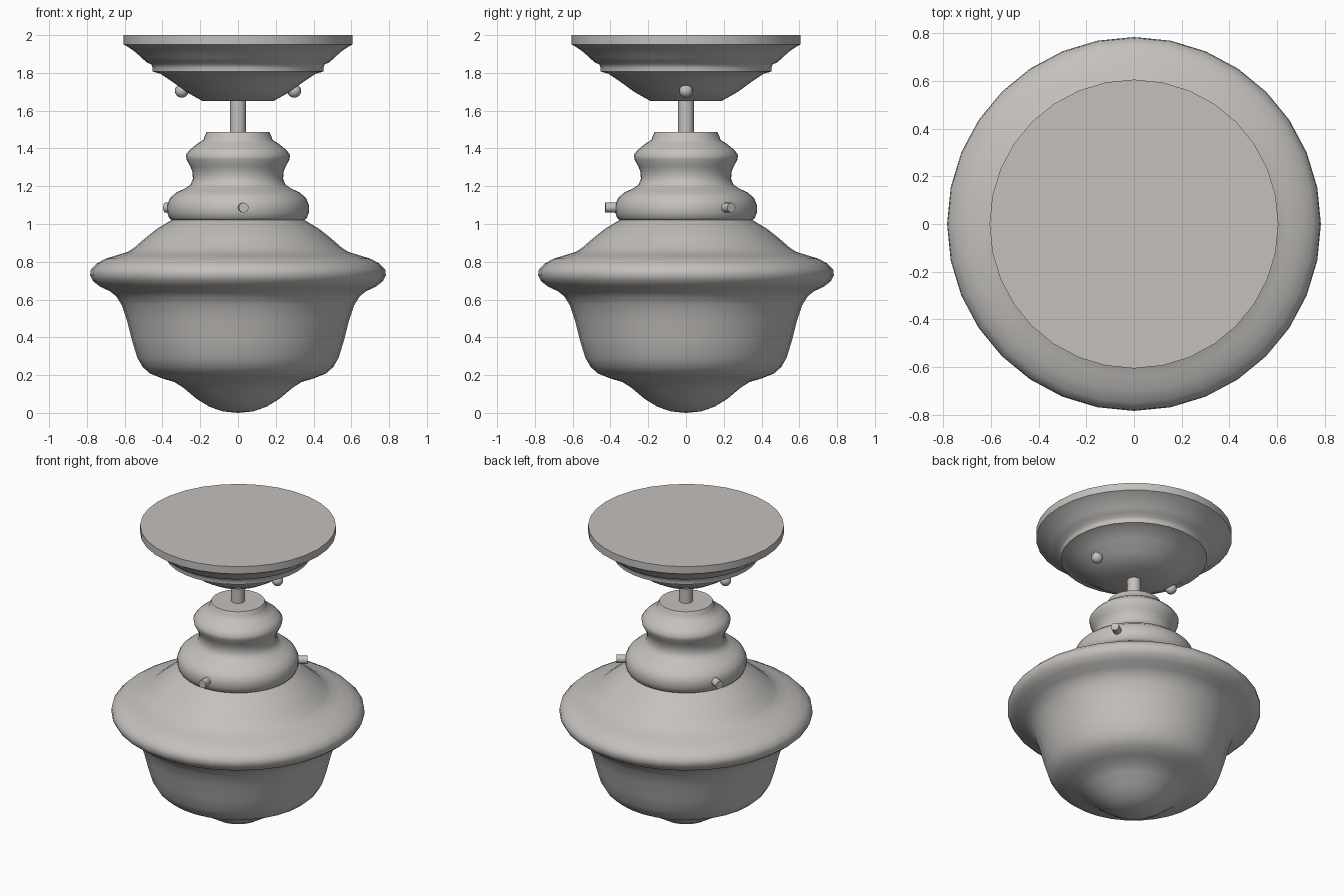
import bpy, bmesh, math
from mathutils import Matrix, Vector

if "Cube" in bpy.data.objects:
    bpy.data.objects.remove(bpy.data.objects["Cube"])

mat = bpy.data.materials.new("warm_grey")
mat.diffuse_color = (0.55, 0.53, 0.51, 1)
mat.use_nodes = True
mat.node_tree.nodes["Principled BSDF"].inputs["Base Color"].default_value = mat.diffuse_color


def finish(name, bm, angle=35):
    bmesh.ops.recalc_face_normals(bm, faces=bm.faces)
    me = bpy.data.meshes.new(name)
    bm.to_mesh(me)
    bm.free()
    me.materials.append(mat)
    ob = bpy.data.objects.new(name, me)
    bpy.context.collection.objects.link(ob)
    bpy.ops.object.select_all(action='DESELECT')
    ob.select_set(True)
    bpy.context.view_layer.objects.active = ob
    bpy.ops.object.shade_smooth_by_angle(angle=math.radians(angle))
    return ob


def lathe(name, profile, n=32, angle=35):
    """Spin (radius, z) points round the z axis; radius 0 makes a pole."""
    bm = bmesh.new()
    rings = []
    for r, z in profile:
        if r == 0:
            rings.append([bm.verts.new((0, 0, z))] * n)
        else:
            rings.append([bm.verts.new((r * math.cos(math.tau * i / n),
                                        r * math.sin(math.tau * i / n), z)) for i in range(n)])
    for a, b in zip(rings, rings[1:]):
        for i in range(n):
            j = (i + 1) % n
            bm.faces.new(list(dict.fromkeys((a[i], b[i], b[j], a[j]))))
    return finish(name, bm, angle)


# Ceiling canopy
lathe("ceiling_canopy", [
    (0, 2), (0.605, 2), (0.605, 1.95), (0.59, 1.942), (0.55, 1.915), (0.515, 1.885),
    (0.487, 1.858), (0.46, 1.845), (0.452, 1.828), (0.452, 1.807), (0.41, 1.795),
    (0.35, 1.755), (0.275, 1.70), (0.19, 1.652), (0, 1.652)], angle=40)

# Stem
lathe("stem", [(0, 1.67), (0.043, 1.67), (0.043, 1.47), (0, 1.47)], 16)

# Shade holder
lathe("shade_holder", [
    (0, 1.487), (0.165, 1.487), (0.176, 1.465), (0.183, 1.445), (0.215, 1.425),
    (0.255, 1.393), (0.276, 1.366), (0.272, 1.34), (0.253, 1.305), (0.241, 1.275),
    (0.239, 1.24), (0.25, 1.21), (0.28, 1.188), (0.325, 1.168), (0.36, 1.138),
    (0.376, 1.10), (0.375, 1.06), (0.365, 1.033), (0.352, 1.02), (0, 1.02)], angle=50)

# Glass shade
lathe("glass_shade", [
    (0.335, 1.03), (0.36, 1.016), (0.43, 0.974), (0.50, 0.918), (0.55, 0.874), (0.585, 0.852),
    (0.64, 0.835), (0.70, 0.817), (0.75, 0.79), (0.779, 0.76), (0.783, 0.728),
    (0.768, 0.698), (0.73, 0.668), (0.68, 0.645), (0.645, 0.618), (0.615, 0.57),
    (0.588, 0.49), (0.56, 0.38), (0.533, 0.292), (0.505, 0.243), (0.465, 0.208),
    (0.40, 0.182), (0.335, 0.163), (0.285, 0.13), (0.22, 0.075), (0.15, 0.032),
    (0.08, 0.008), (0, 0)], angle=60)

# Ball nuts either side of the canopy
for side, sx in (("left", -1), ("right", 1)):
    bm = bmesh.new()
    bmesh.ops.create_uvsphere(bm, u_segments=16, v_segments=10, radius=0.036,
                              matrix=Matrix.Translation((sx * 0.298, 0, 1.705)))
    finish("ball_nut_" + side, bm, 60)

# Three set screws round the holder
for k in range(3):
    a = math.radians(-86 + 120 * k)
    d = Vector((math.cos(a), math.sin(a), 0))
    rot = d.to_track_quat('Z', 'Y').to_matrix().to_4x4()
    bm = bmesh.new()
    bmesh.ops.create_cone(bm, cap_ends=True, segments=16, radius1=0.026, radius2=0.026, depth=0.1,
                          matrix=Matrix.Translation(d * 0.379 + Vector((0, 0, 1.087))) @ rot)
    finish("set_screw_%d" % (k + 1), bm)
